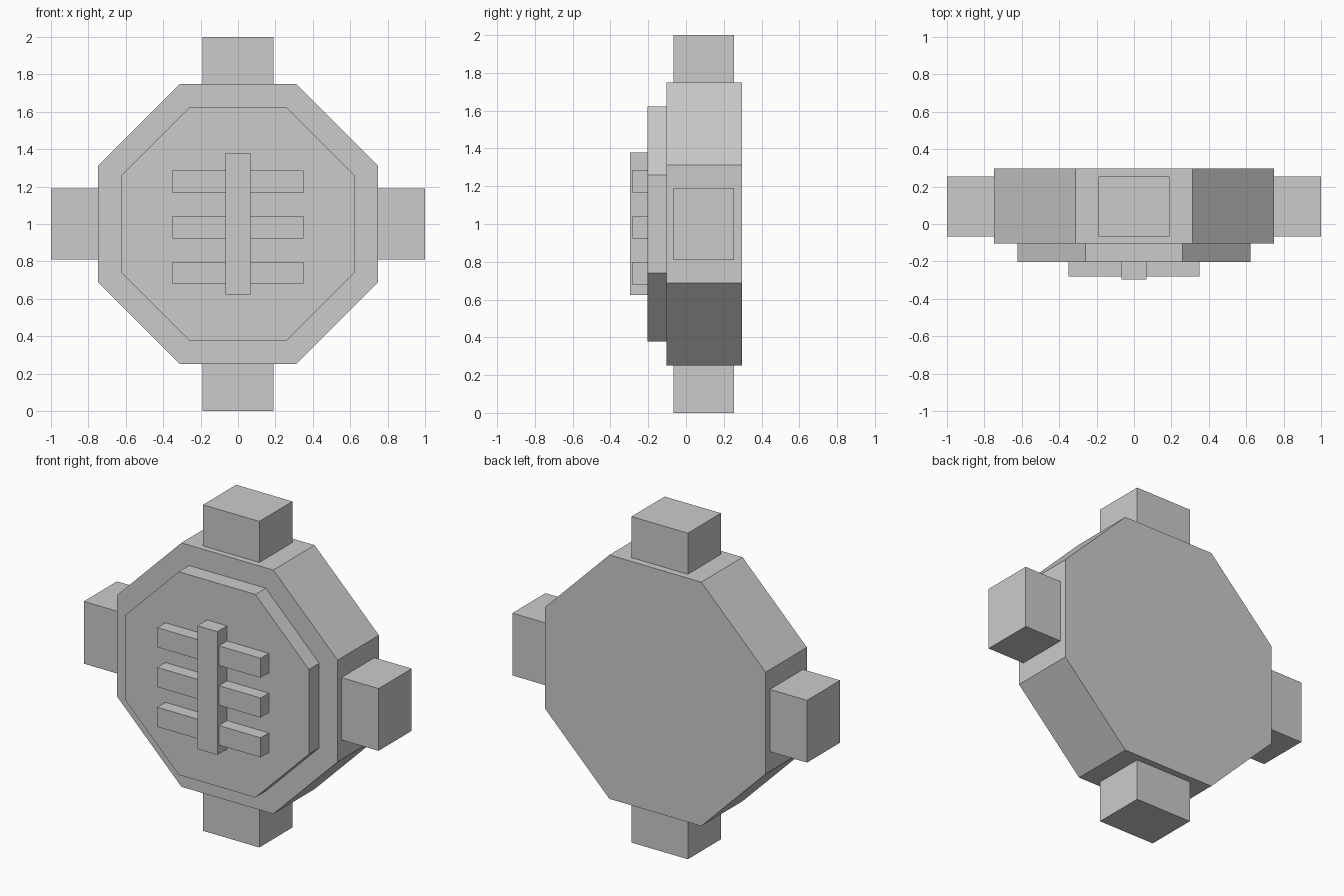
import bpy, bmesh

if "Cube" in bpy.data.objects:
    bpy.data.objects.remove(bpy.data.objects["Cube"])

grey = bpy.data.materials.new("plain grey")
grey.diffuse_color = (0.6, 0.6, 0.6, 1)
grey.use_nodes = True
grey.node_tree.nodes["Principled BSDF"].inputs["Base Color"].default_value = grey.diffuse_color


def add_object(name, bm):
    bmesh.ops.recalc_face_normals(bm, faces=bm.faces[:])
    mesh = bpy.data.meshes.new(name)
    bm.to_mesh(mesh)
    bm.free()
    mesh.materials.append(grey)
    obj = bpy.data.objects.new(name, mesh)
    bpy.context.collection.objects.link(obj)
    return obj


def box(name, x, y, z):
    """Box from (min, max) ranges on each axis."""
    bm = bmesh.new()
    bmesh.ops.create_cube(bm, size=1)
    for v in bm.verts:
        v.co = [r[0] if c < 0 else r[1] for c, r in zip(v.co, (x, y, z))]
    return add_object(name, bm)


def octagon(name, half, flat, y0, y1):
    """Eight-sided slab facing -y, centred at z = 1."""
    pts = [(flat, half), (half, flat), (half, -flat), (flat, -half),
           (-flat, -half), (-half, -flat), (-half, flat), (-flat, half)]
    bm = bmesh.new()
    face = bm.faces.new([bm.verts.new((x, y0, 1 + z)) for x, z in pts])
    ext = bmesh.ops.extrude_face_region(bm, geom=[face], use_keep_orig=True)
    for g in ext["geom"]:
        if isinstance(g, bmesh.types.BMVert):
            g.co.y = y1
    return add_object(name, bm)


# Main body and raised front plate
octagon("body", 0.748, 0.312, -0.103, 0.297)
octagon("front_plate", 0.623, 0.26, -0.203, -0.10)

# Four lugs around the rim
LUG_Y = (-0.066, 0.255)
W = 0.191
for side, r in (("left", (-1, -0.74)), ("right", (0.74, 1))):
    box(side + "_lug", r, LUG_Y, (1 - W, 1 + W))
for side, r in (("bottom", (0, 0.26)), ("top", (1.74, 2))):
    box(side + "_lug", (-W, W), LUG_Y, r)

# Grille: one upright bar over three crossbars
box("upright_bar", (-0.068, 0.068), (-0.297, -0.20), (0.623, 1.379))
for i, z in enumerate((0.738, 0.982, 1.226)):
    box(f"crossbar_{i + 1}", (-0.351, 0.351), (-0.282, -0.20), (z - 0.06, z + 0.06))
